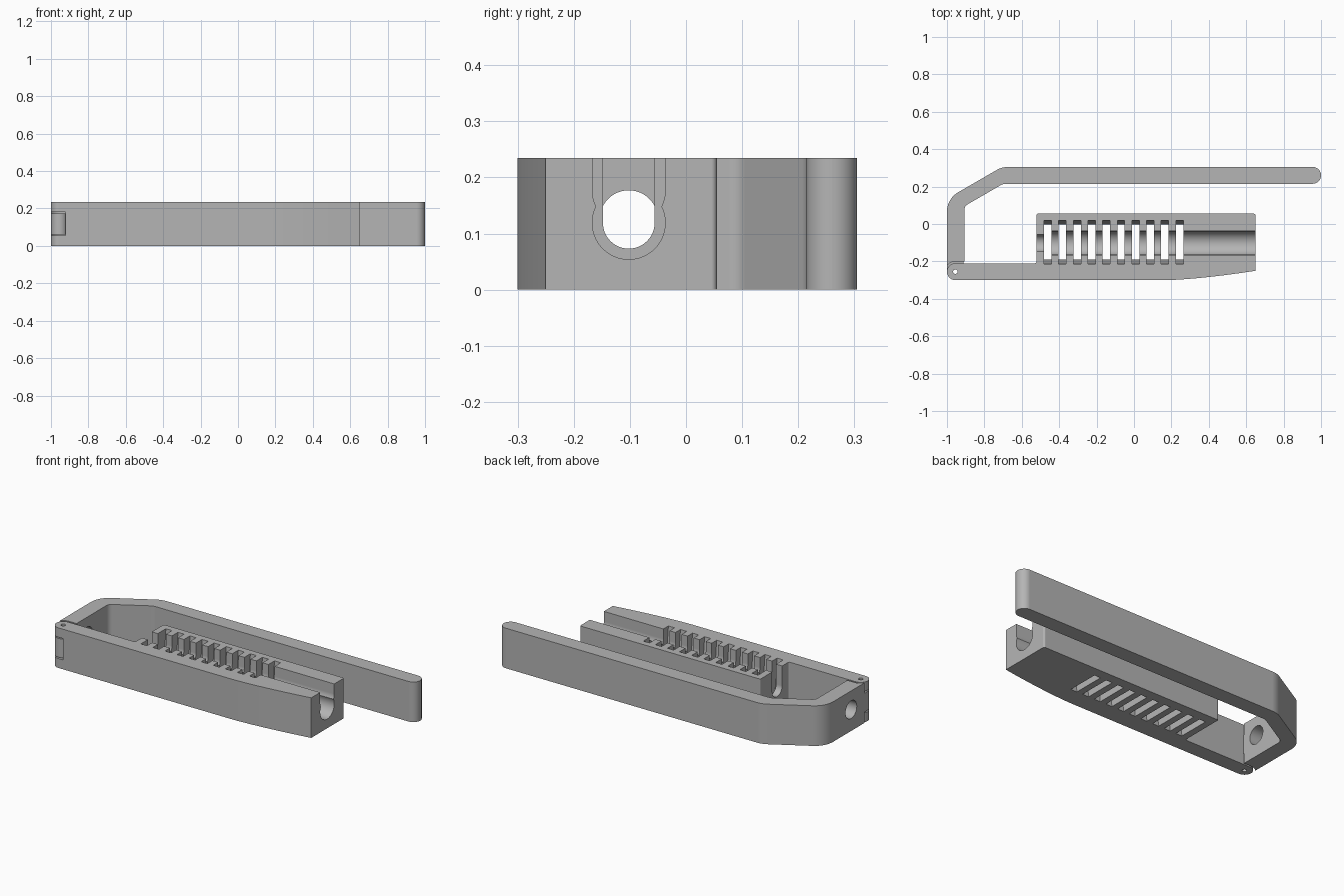
import bpy, bmesh, math
from mathutils import Vector

cube = bpy.data.objects.get("Cube")
if cube:
    bpy.data.objects.remove(cube, do_unlink=True)

H = 0.235                      # height of every part
HINGE = Vector((-0.955, -0.255))
BORE_Y = -0.102                # centre line of the channel

grey = bpy.data.materials.new("plain grey")
grey.use_nodes = True
grey.diffuse_color = (0.46, 0.46, 0.46, 1)
grey.node_tree.nodes["Principled BSDF"].inputs["Base Color"].default_value = (0.46, 0.46, 0.46, 1)


def arc(centre, r, start, end, n=24):
    """Points on an arc, angles in degrees."""
    angles = [math.radians(start + (end - start) * i / n) for i in range(n + 1)]
    return [(centre[0] + r * math.cos(a), centre[1] + r * math.sin(a)) for a in angles]


def rounded(corners, n=12):
    """Outline from (x, y, radius) corners; radius 0 stays sharp."""
    out = []
    for i, (x, y, r) in enumerate(corners):
        p = Vector((x, y))
        if r == 0:
            out.append(p)
            continue
        u = (Vector(corners[i - 1][:2]) - p).normalized()
        v = (Vector(corners[(i + 1) % len(corners)][:2]) - p).normalized()
        half = u.angle(v) / 2
        c = p + (u + v).normalized() * r / math.sin(half)
        a, b = p + u * r / math.tan(half) - c, p + v * r / math.tan(half) - c
        w = math.pi - 2 * half
        for k in range(n + 1):
            t = k / n
            out.append(c + (a * math.sin((1 - t) * w) + b * math.sin(t * w)) / math.sin(w))
    return out


def prism(name, outline, lo, hi, axis="z"):
    """Extrude an outline along z (x, y points) or x (y, z points)."""
    bm = bmesh.new()
    rings = []
    for h in (lo, hi):
        rings.append([bm.verts.new((p[0], p[1], h) if axis == "z" else (h, p[0], p[1]))
                      for p in outline])
    count = len(outline)
    bm.faces.new(rings[0])
    bm.faces.new(rings[1])
    for i in range(count):
        j = (i + 1) % count
        bm.faces.new((rings[0][i], rings[0][j], rings[1][j], rings[1][i]))
    bmesh.ops.remove_doubles(bm, verts=bm.verts, dist=1e-5)
    bmesh.ops.recalc_face_normals(bm, faces=bm.faces)
    mesh = bpy.data.meshes.new(name)
    bm.to_mesh(mesh)
    bm.free()
    mesh.materials.append(grey)
    obj = bpy.data.objects.new(name, mesh)
    bpy.context.collection.objects.link(obj)
    return obj


def activate(obj):
    bpy.ops.object.select_all(action="DESELECT")
    obj.select_set(True)
    bpy.context.view_layer.objects.active = obj


def combine(obj, others, operation="DIFFERENCE"):
    for other in others:
        mod = obj.modifiers.new("boolean", "BOOLEAN")
        mod.operation, mod.solver, mod.object = operation, "EXACT", other
        activate(obj)
        bpy.ops.object.modifier_apply(modifier=mod.name)
        bpy.data.objects.remove(other, do_unlink=True)


def finish(obj):
    activate(obj)
    bpy.ops.object.shade_smooth_by_angle(angle=math.radians(30))
    mod = obj.modifiers.new("flat faces", "WEIGHTED_NORMAL")
    mod.keep_sharp = True


def pin_hole():
    return prism("pin_cutter", arc(HINGE, 0.012, 0, 345, 23), -0.1, H + 0.1)


# Base: slim hinge arm joined to the channel block, tapering to its free end
base_corners = [(-1, -0.21, 0.0449), (-1, -0.3, 0.0449)]
for i in range(13):
    t = i / 12
    base_corners.append((0.17 + 0.48 * t, -0.3 + 0.05 * t ** 1.5, 0))
base_corners += [(0.65, 0.055, 0.01), (-0.52, 0.055, 0.006), (-0.52, -0.21, 0.01)]
base = prism("channel_base", rounded(base_corners), 0, H)

# Snap-in channel: two stacked round bulges opening upward
r, low, high = 0.065, 0.119, 0.177
half_profile = [(0.065, 0.3)]
for i in range(17):
    z = high - (high - low) / 2 * i / 16
    half_profile.append((math.sqrt(r * r - (high - z) ** 2), z))
waist = math.degrees(math.asin((high - low) / 2 / r))
half_profile += arc((0, low), r, waist, -90, 28)[1:]
profile = [(BORE_Y + w, z) for w, z in half_profile]
profile += [(BORE_Y - w, z) for w, z in reversed(half_profile[:-1])]
wide = prism("wide_cutter", profile, -0.478, 0.8, "x")

# Narrow opening in the wall at the hinge end
narrow_profile = [(BORE_Y - 0.046, 0.3)] + arc((BORE_Y, low), 0.046, 180, 360) + [(BORE_Y + 0.046, 0.3)]
narrow = prism("narrow_cutter", narrow_profile, -0.6, -0.46, "x")

# Row of through slots with slightly sloped ends
slot_profile = [(0.021, 0.26), (-0.216, 0.26), (-0.188, -0.02), (-0.004, -0.02)]
slots = [prism("slot_cutter", slot_profile, -0.481 + 0.0783 * i, -0.441 + 0.0783 * i, "x")
         for i in range(10)]

# Hinge recess
recess = prism("recess_cutter", arc(HINGE, 0.055, 0, 345, 47), 0.055, 0.18)
combine(base, [wide, narrow, *slots, recess, pin_hole()])
finish(base)

# Swinging frame: long bar bent round to the hinge, with a hollowed end
frame_corners = [(-1, 0.135, 0.12), (-0.706, 0.305, 0.12),
                 (1, 0.305, 0.0449), (1, 0.215, 0.0449),
                 (-0.70, 0.215, 0.06), (-0.907, 0.095, 0.035), (-0.907, -0.2, 0)]
frame_corners += [(x, y, 0) for x, y in arc(HINGE, 0.055, 90, 144.9, 12)]
frame = prism("swing_frame", rounded(frame_corners), 0, H)

# Hinge tongue
tongue_outline = [(-0.999, -0.15), *arc(HINGE, 0.044, 180, 360), (-0.911, -0.15)]
tongue = prism("tongue", tongue_outline, 0.062, 0.173)
combine(frame, [tongue], "UNION")

# Round hole through the hinge end of the frame
hole = prism("hole_cutter", arc((BORE_Y, 0.125), 0.052, 0, 352.5, 47), -1.2, -0.8, "x")
combine(frame, [hole, pin_hole()])
finish(frame)
